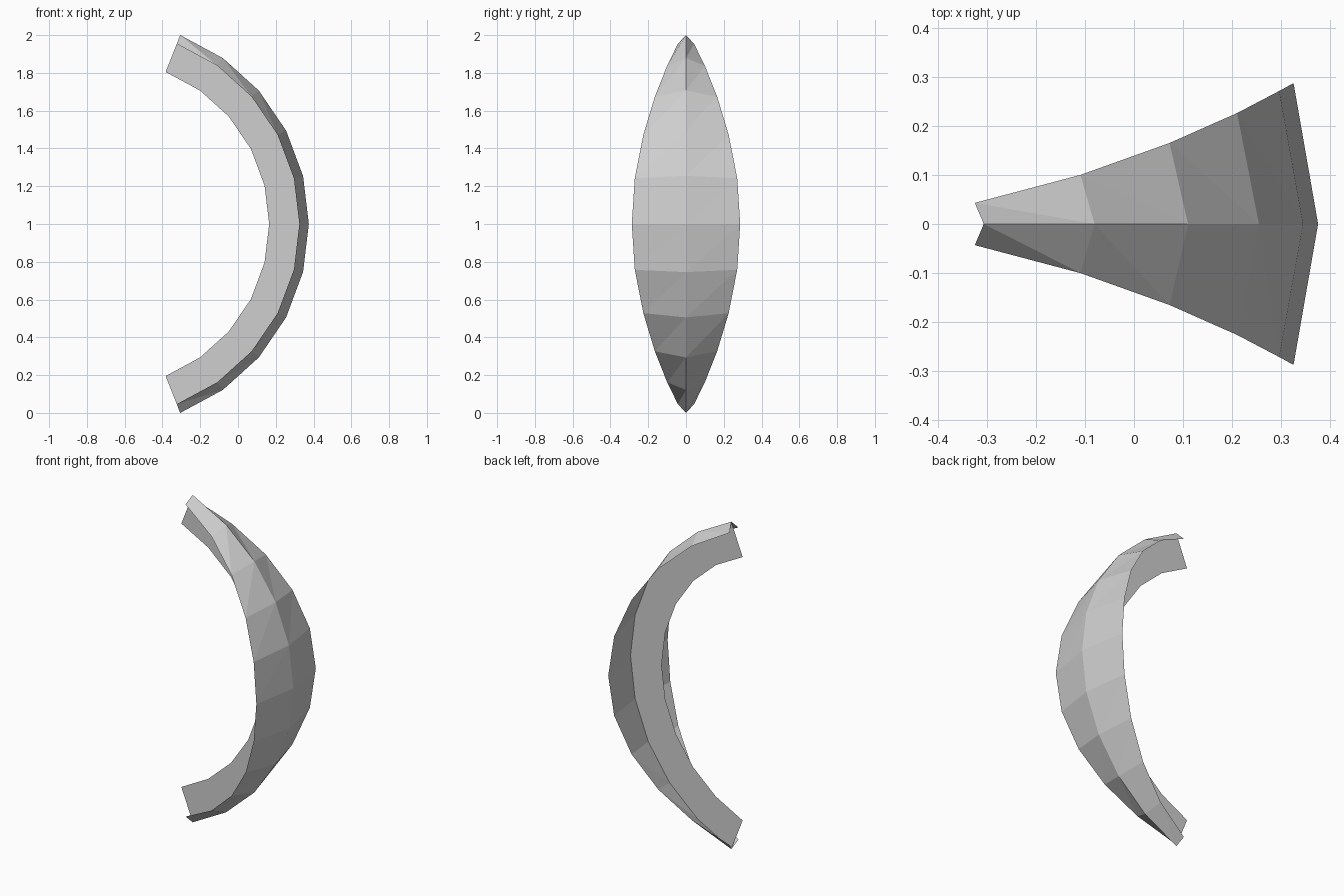
import bpy
import math

cube = bpy.data.objects.get("Cube")
if cube:
    bpy.data.objects.remove(cube, do_unlink=True)

# One plain grey for the whole arc
grey = bpy.data.materials.new("light_grey")
grey.use_nodes = True
colour = (0.62, 0.62, 0.62, 1)
grey.diffuse_color = colour
grey.node_tree.nodes["Principled BSDF"].inputs["Base Color"].default_value = colour

STEPS = 5                        # segments from the middle to each tip
HALF_ANGLE = math.radians(68.5)
CENTRE_X = -0.70
RIDGE_R, WING_R, INNER_R = 1.075, 1.025, 0.865
WIDTHS = [0.287, 0.271, 0.226, 0.165, 0.10, 0.043]   # half width, middle to tip


def arc(radius, side=0):
    """Points from the upper tip to the lower tip, spread sideways by side."""
    points = []
    for i in range(STEPS, -STEPS - 1, -1):
        a = HALF_ANGLE * i / STEPS
        points.append((CENTRE_X + radius * math.cos(a),
                       side * WIDTHS[abs(i)],
                       1 + radius * math.sin(a)))
    return points


def strip(name, first, second, triangles=False):
    """Flat-shaded band between two rows of points."""
    n = len(first)
    faces = []
    for i in range(n - 1):
        a, b, c, d = i, i + 1, n + i + 1, n + i
        faces += [(a, b, c), (a, c, d)] if triangles else [(a, b, c, d)]
    mesh = bpy.data.meshes.new(name)
    mesh.from_pydata(first + second, [], faces)
    mesh.materials.append(grey)
    obj = bpy.data.objects.new(name, mesh)
    bpy.context.collection.objects.link(obj)
    return obj


# Flat rib in the middle plane, and two wings folded back from its outer ridge
ridge = arc(RIDGE_R)
strip("centre_rib", arc(INNER_R), ridge)
strip("front_wing", ridge, arc(WING_R, -1), True)
strip("back_wing", arc(WING_R, 1), ridge, True)
